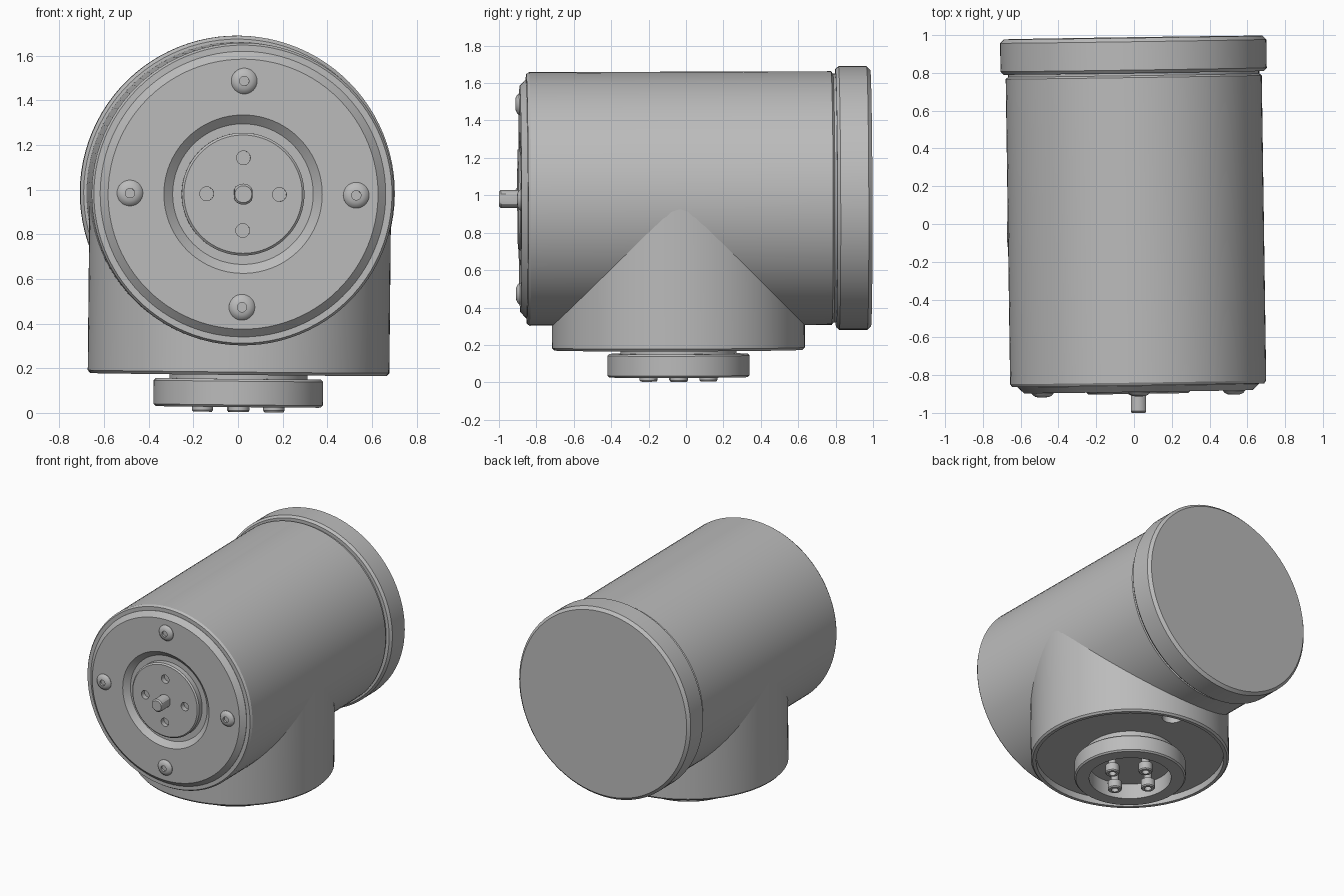
import bpy, bmesh
from math import pi, cos, sin, radians
from mathutils import Matrix

cube = bpy.data.objects.get("Cube")
if cube:
    bpy.data.objects.remove(cube, do_unlink=True)

grey = bpy.data.materials.new("machined_grey")
grey.use_nodes = True
COLOUR = (0.5, 0.5, 0.5, 1)
grey.diffuse_color = COLOUR
grey.node_tree.nodes["Principled BSDF"].inputs["Base Color"].default_value = COLOUR

# The whole unit leans very slightly
LEAN = Matrix.Rotation(0.0145, 4, 'Z') @ Matrix.Rotation(0.01, 4, 'Y') @ Matrix.Rotation(0.003, 4, 'X')
AXIS_Z = 0.983
# Local z of a turned part points forward along the barrel, or down along the stem
FORWARD = LEAN @ Matrix.Translation((0, 0, AXIS_Z)) @ Matrix.Rotation(pi / 2, 4, 'X')
DOWN = LEAN @ Matrix.Translation((0, -0.04, 0)) @ Matrix.Rotation(pi, 4, 'X')


def turned(name, profile, frame, segments=96, flat=None):
    """Turn a closed (radius, distance) profile that starts and ends on the axis."""
    bm = bmesh.new()
    rings = []
    for r, d in profile:
        count = segments if r > 0 else 1
        rings.append([bm.verts.new((r * cos(2 * pi * i / count), r * sin(2 * pi * i / count), d))
                      for i in range(count)])
    for a, b in zip(rings, rings[1:]):
        for i in range(segments):
            j = (i + 1) % segments
            quad = [a[i % len(a)], a[j % len(a)], b[j % len(b)], b[i % len(b)]]
            bm.faces.new(list(dict.fromkeys(quad)))
    if flat:
        for v in bm.verts:
            v.co.x = max(-flat, min(flat, v.co.x))
    # Merge the end fans into clean flat caps
    bmesh.ops.dissolve_limit(bm, angle_limit=radians(0.1), verts=bm.verts, edges=bm.edges)
    bmesh.ops.recalc_face_normals(bm, faces=bm.faces)
    mesh = bpy.data.meshes.new(name)
    bm.to_mesh(mesh)
    bm.free()
    mesh.materials.append(grey)
    obj = bpy.data.objects.new(name, mesh)
    obj.matrix_world = frame
    bpy.context.collection.objects.link(obj)
    return obj


def drill(obj, cutters):
    for cutter in cutters:
        cutter.hide_render = True
        mod = obj.modifiers.new("hole", 'BOOLEAN')
        mod.operation = 'DIFFERENCE'
        mod.solver = 'EXACT'
        mod.object = cutter
        bpy.context.view_layer.objects.active = obj
        bpy.ops.object.modifier_apply(modifier=mod.name)
        bpy.data.objects.remove(cutter, do_unlink=True)


def around(frame, radius):
    """Four frames spaced evenly about an axis."""
    return [frame @ Matrix.Rotation(k * pi / 2, 4, 'Z') @ Matrix.Translation((radius, 0, 0))
            for k in range(4)]


parts = []

# Barrel and rear cap
parts.append(turned("barrel", [(0, -0.85), (0.665, -0.85), (0.665, -0.79), (0.678, -0.78),
                               (0.678, 0.835), (0.668, 0.85), (0, 0.85)], FORWARD))
parts.append(turned("rear_cap", [(0, -0.99), (0.685, -0.99), (0.705, -0.97), (0.705, -0.82),
                                 (0.69, -0.803), (0, -0.803)], FORWARD))

# Front plate with bevelled rim and conical centre recess
parts.append(turned("front_plate", [(0, 0.845), (0.64, 0.845), (0.64, 0.852), (0.605, 0.885),
                                    (0.355, 0.885), (0.315, 0.85), (0, 0.85)], FORWARD))

# Output disc with four blind holes
disc = turned("output_disc", [(0, 0.84), (0.275, 0.84), (0.275, 0.887), (0.265, 0.896), (0, 0.896)], FORWARD)
drill(disc, [turned("disc_cutter", [(0, 0.86), (0.031, 0.86), (0.031, 0.95), (0, 0.95)], f, 24)
             for f in around(FORWARD, 0.163)])
parts.append(disc)

# Drive shaft with flats
parts.append(turned("drive_shaft", [(0, 0.88), (0.047, 0.88), (0.047, 0.988), (0.038, 0.997), (0, 0.997)],
                    FORWARD, 32, flat=0.04))

# Domed plate screws with sockets
for f in around(FORWARD, 0.507):
    parts.append(turned("plate_screw", [(0, 0.88), (0.058, 0.88), (0.058, 0.888), (0.05, 0.898),
                                        (0.035, 0.906), (0.021, 0.908), (0.021, 0.893), (0, 0.893)], f, 32))

# Stem with recessed underside and a cable hole
stem = turned("stem", [(0, -AXIS_Z), (0.676, -AXIS_Z), (0.676, -0.185), (0.664, -0.172), (0.64, -0.172),
                       (0.64, -0.22), (0, -0.22)], DOWN)
drill(stem, [turned("cable_cutter", [(0, -0.4), (0.07, -0.4), (0.07, -0.1), (0, -0.1)],
                    DOWN @ Matrix.Translation((0.1, -0.56, 0)), 32)])
parts.append(stem)

# Cup-shaped mounting flange on a neck
parts.append(turned("mount_flange", [(0, -0.24), (0.31, -0.24), (0.31, -0.153), (0.37, -0.153), (0.38, -0.143),
                                     (0.38, -0.037), (0.37, -0.027), (0.28, -0.027), (0.28, -0.14),
                                     (0, -0.14)], DOWN))

# Socket-head screws inside the flange
for f in around(DOWN, 0.16):
    parts.append(turned("flange_screw", [(0, -0.15), (0.027, -0.15), (0.027, -0.065), (0.048, -0.065),
                                         (0.048, -0.012), (0.042, -0.004), (0.024, -0.004),
                                         (0.024, -0.03), (0, -0.03)], f, 24))

# Smooth round walls, keep the machined edges sharp
bpy.ops.object.select_all(action='DESELECT')
for obj in parts:
    obj.select_set(True)
bpy.context.view_layer.objects.active = parts[0]
bpy.ops.object.shade_smooth_by_angle(angle=radians(30))
